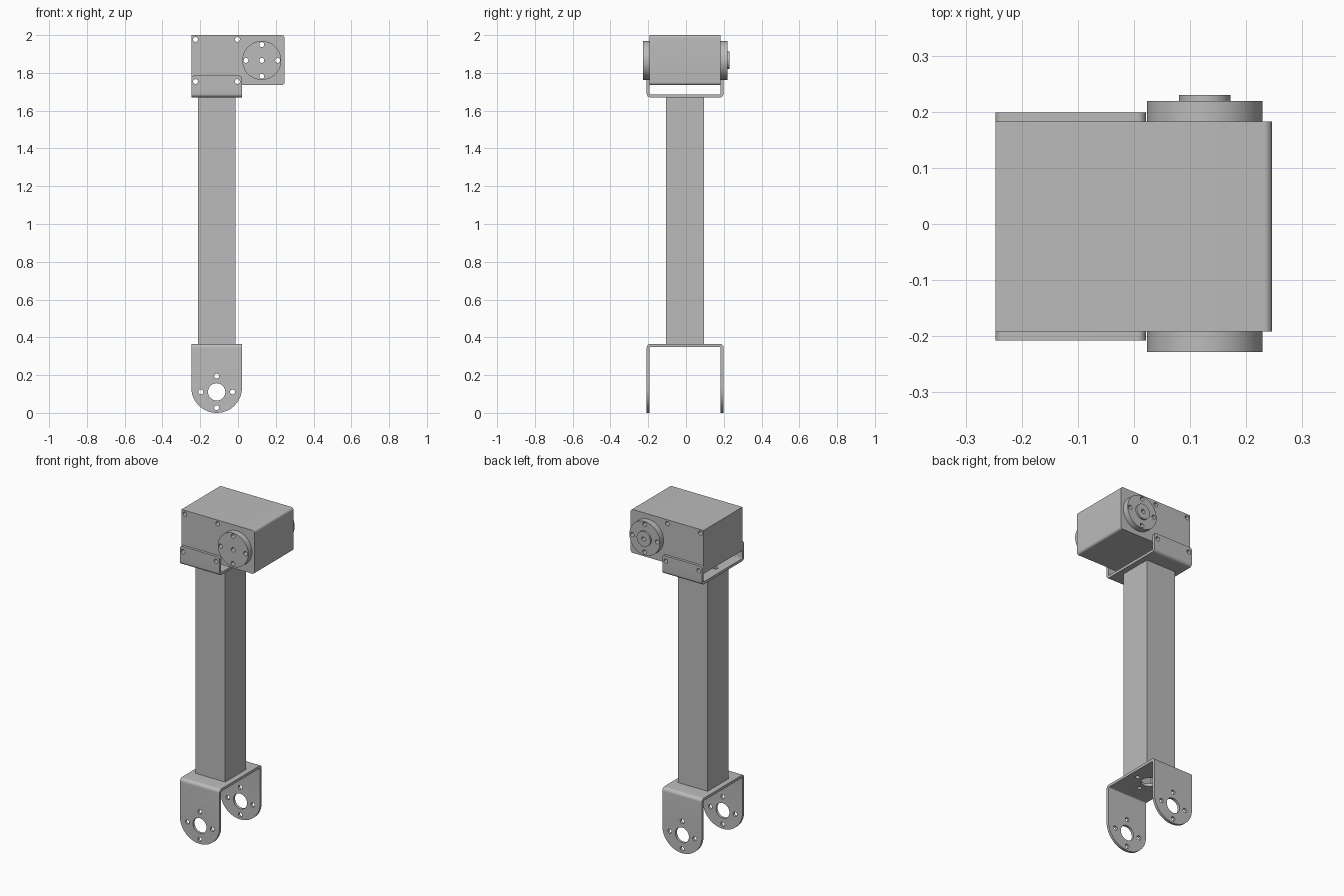
import bpy, bmesh, math
from mathutils import Vector, Matrix

if "Cube" in bpy.data.objects:
    bpy.data.objects.remove(bpy.data.objects["Cube"], do_unlink=True)

# One plain grey metal for every part
metal = bpy.data.materials.new("grey metal")
metal.use_nodes = True
GREY = (0.5, 0.5, 0.5, 1)
metal.diffuse_color = GREY
metal.node_tree.nodes["Principled BSDF"].inputs["Base Color"].default_value = GREY


def rounded(corners, steps=8):
    """Outline from (u, v, radius) corners, each turned into an arc."""
    out = []
    n = len(corners)
    for i, (u, v, r) in enumerate(corners):
        p = Vector((u, v))
        if r == 0:
            out.append(p)
            continue
        a = (Vector(corners[i - 1][:2]) - p).normalized()
        b = (Vector(corners[(i + 1) % n][:2]) - p).normalized()
        centre = p + (a + b) * r
        for k in range(steps + 1):
            t = k / steps * math.pi / 2
            out.append(centre - b * r * math.cos(t) - a * r * math.sin(t))
    return out


def finish(name, bm):
    bmesh.ops.recalc_face_normals(bm, faces=bm.faces)
    mesh = bpy.data.meshes.new(name)
    bm.to_mesh(mesh)
    bm.free()
    mesh.materials.append(metal)
    ob = bpy.data.objects.new(name, mesh)
    bpy.context.collection.objects.link(ob)
    return ob


def prism(name, outline, axis, lo, hi):
    """Extrude a 2D outline along axis x (u=y, v=z), y (u=x, v=z) or z (u=x, v=y)."""
    place = {"x": lambda u, v, d: (d, u, v),
             "y": lambda u, v, d: (u, d, v),
             "z": lambda u, v, d: (u, v, d)}[axis]
    bm = bmesh.new()
    face = bm.faces.new([bm.verts.new(place(p[0], p[1], lo)) for p in outline])
    ext = bmesh.ops.extrude_face_region(bm, geom=[face])
    verts = [g for g in ext["geom"] if isinstance(g, bmesh.types.BMVert)]
    bmesh.ops.translate(bm, verts=verts, vec=place(0, 0, hi - lo))
    return finish(name, bm)


def box(u0, u1, v0, v1):
    return [(u0, v0), (u1, v0), (u1, v1), (u0, v1)]


def cylinders(name, spots, axis, lo, hi, sides=32):
    """Cylinders at (u, v, radius) along y or z, in one mesh."""
    bm = bmesh.new()
    for u, v, r in spots:
        mid = (lo + hi) / 2
        if axis == "y":
            m = Matrix.Translation((u, mid, v)) @ Matrix.Rotation(math.pi / 2, 4, "X")
        else:
            m = Matrix.Translation((u, v, mid))
        bmesh.ops.create_cone(bm, cap_ends=True, segments=sides, radius1=r,
                              radius2=r, depth=hi - lo, matrix=m)
    return finish(name, bm)


def cut(ob, tool, operation="DIFFERENCE"):
    mod = ob.modifiers.new("cut", "BOOLEAN")
    mod.operation, mod.object, mod.solver = operation, tool, "EXACT"
    bpy.context.view_layer.objects.active = ob
    bpy.ops.object.modifier_apply(modifier=mod.name)
    bpy.data.objects.remove(tool, do_unlink=True)


def drill(ob, spots, axis="y", lo=-0.4, hi=0.4):
    cut(ob, cylinders("drill", spots, axis, lo, hi))


def bolt_circle(u, v, centre_radius):
    ring = [(u + 0.084 * math.cos(k * math.pi / 2),
             v + 0.084 * math.sin(k * math.pi / 2), SCREW) for k in range(4)]
    return ring + [(u, v, centre_radius)]


SCREW, BORE, SHEET = 0.013, 0.046, 0.016
LEFT, RIGHT = -0.247, 0.021           # bracket sides
ARM_X, ARM_Y = -0.113, -0.005         # arm axis
Y0, Y1 = -0.208, 0.199                # bracket front and back
HORN_X, HORN_Z = 0.126, 1.866         # output shaft axis


def bracket(name, base, tip, outline, holes):
    """Folded U sheet: flat base at z = base, two flanges reaching z = tip."""
    s = SHEET if tip > base else -SHEET
    u_shape = rounded([(Y0, tip, 0), (Y0, base, 0.02), (Y1, base, 0.02), (Y1, tip, 0),
                       (Y1 - SHEET, tip, 0), (Y1 - SHEET, base + s, 0.005),
                       (Y0 + SHEET, base + s, 0.005), (Y0 + SHEET, tip, 0)])
    ob = prism(name, u_shape, "x", LEFT, RIGHT)
    cut(ob, prism("outline", rounded(outline, 20), "y", -0.4, 0.4), "INTERSECT")
    drill(ob, holes)
    drill(ob, bolt_circle(ARM_X, ARM_Y, BORE), "z", base - 0.05, base + 0.05)
    return ob


# Lower fork with round ends
half = (RIGHT - LEFT) / 2 - 0.0005
bracket("lower_bracket", 0.365, 0.0,
        [(LEFT, 0, half), (RIGHT, 0, half), (RIGHT, 0.4, 0), (LEFT, 0.4, 0)],
        bolt_circle(ARM_X, 0.111, BORE))

# Upper cradle screwed to the motor housing
case_screws = [(x, z, SCREW) for x in (-0.225, -0.003) for z in (1.754, 1.977)]
bracket("upper_bracket", 1.67, 1.785,
        [(LEFT, 1.6, 0), (RIGHT, 1.6, 0), (RIGHT, 1.785, 0.015), (LEFT, 1.785, 0.015)],
        [s for s in case_screws if s[1] < 1.8])

# Square tube arm
arm = prism("arm_tube", box(ARM_X - 0.1, ARM_X + 0.1, ARM_Y - 0.1, ARM_Y + 0.1),
            "z", 0.365, 1.67)
cut(arm, prism("bore", box(ARM_X - 0.085, ARM_X + 0.085, ARM_Y - 0.085, ARM_Y + 0.085),
               "z", 0.3, 1.8))

# Motor housing, rounded at the output end
housing = prism("motor_housing", rounded([(LEFT, 1.735, 0), (0.246, 1.735, 0.015),
                                          (0.246, 2.0, 0.015), (LEFT, 2.0, 0)]),
                "y", -0.192, 0.183)
horn_holes = bolt_circle(HORN_X, HORN_Z, SCREW)
drill(housing, case_screws + horn_holes)

# Output discs and rear hub
for name, radius, lo, hi, holes in (
        ("front_disc", 0.103, -0.228, -0.192, horn_holes),
        ("rear_disc", 0.103, 0.183, 0.219, horn_holes),
        ("rear_hub", 0.046, 0.219, 0.23, horn_holes[-1:])):
    disc = cylinders(name, [(HORN_X, HORN_Z, radius)], "y", lo, hi, 64)
    drill(disc, holes)

# Smooth curved walls, crisp edges
bpy.ops.object.select_all(action="DESELECT")
for ob in bpy.context.collection.objects:
    if ob.type == "MESH" and metal.name in ob.data.materials:
        ob.select_set(True)
        bpy.context.view_layer.objects.active = ob
bpy.ops.object.shade_smooth_by_angle(angle=math.radians(30))
